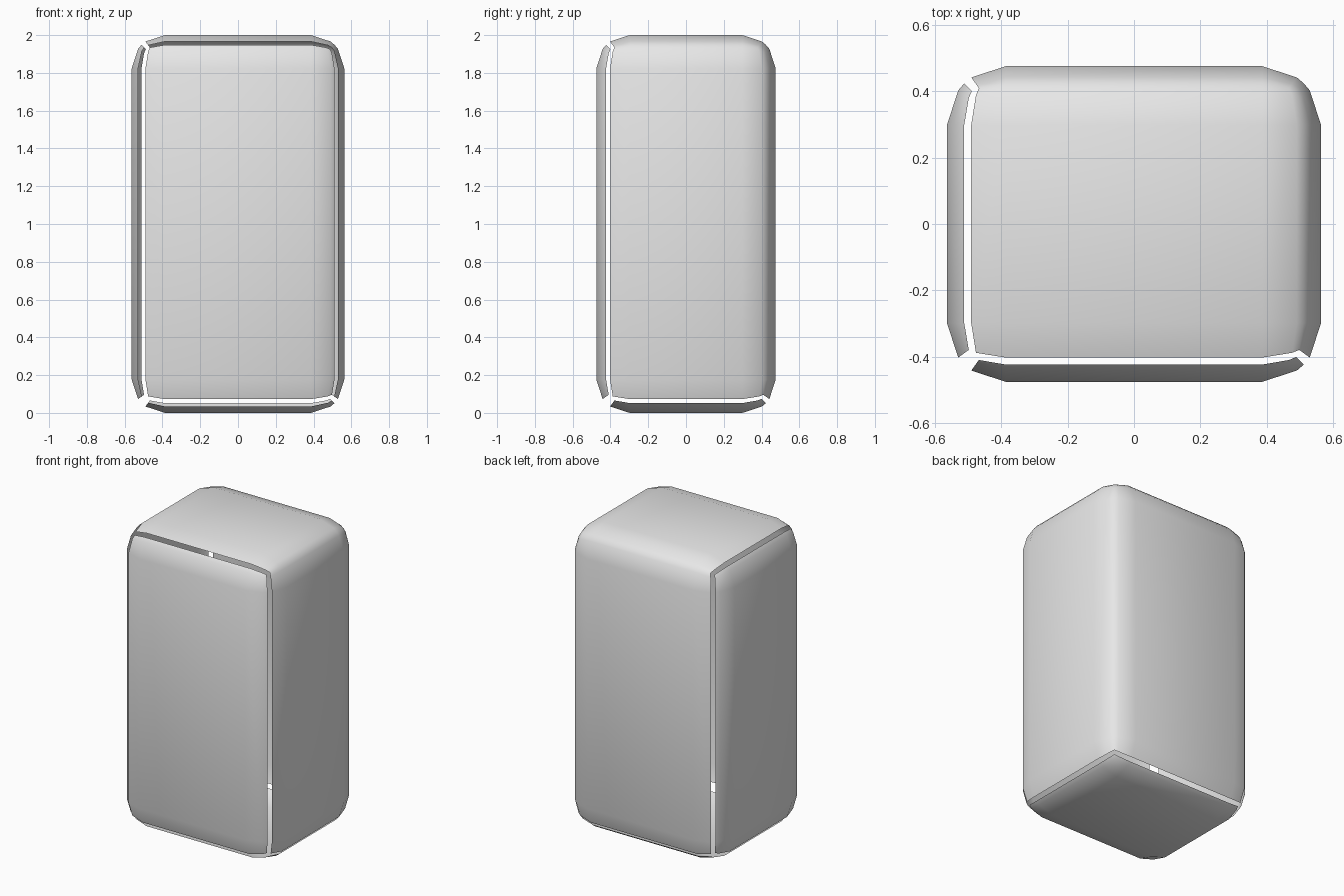
import bpy, bmesh, math
from mathutils import Vector

if "Cube" in bpy.data.objects:
    bpy.data.objects.remove(bpy.data.objects["Cube"], do_unlink=True)

HALF = Vector((0.563, 0.475, 1.0))   # half sizes of the whole rounded box
RADIUS = 0.177                       # edge rounding
CORE = HALF - Vector((RADIUS,) * 3)
SEAM = math.tan(math.radians(36))    # where the inner edge ring sits
# (side of core, lean of the normal): short on the negative side, full mitre on the positive
RINGS = [(-1, -SEAM), (-1, 0), (1, 0), (1, SEAM), (1, 1)]

grey = bpy.data.materials.new("light grey")
grey.use_nodes = True
grey.diffuse_color = (0.8, 0.8, 0.8, 1)
grey.node_tree.nodes["Principled BSDF"].inputs["Base Color"].default_value = (0.8, 0.8, 0.8, 1)


def add_side(bm, axis, sign):
    """One side of the box with its rounded rim, as a grid of quads."""
    u, v = (axis + 1) % 3, (axis + 2) % 3

    def vert(a, b):
        core, lean = Vector(), Vector()
        core[axis], core[u], core[v] = sign, a[0], b[0]
        lean[axis], lean[u], lean[v] = sign, a[1], b[1]
        return bm.verts.new(core * CORE + lean.normalized() * RADIUS + Vector((0, 0, HALF.z)))

    grid = [[vert(a, b) for b in RINGS] for a in RINGS]
    for i in range(len(RINGS) - 1):
        for j in range(len(RINGS) - 1):
            quad = [grid[i][j], grid[i + 1][j], grid[i + 1][j + 1], grid[i][j + 1]]
            bm.faces.new(quad if sign > 0 else quad[::-1])


def make_panel(name, sides):
    """A thin shell made of one or more joined sides."""
    bm = bmesh.new()
    for axis, sign in sides:
        add_side(bm, axis, sign)
    bmesh.ops.remove_doubles(bm, verts=bm.verts, dist=0.0001)
    for face in bm.faces:
        face.smooth = True
    mesh = bpy.data.meshes.new(name)
    bm.to_mesh(mesh)
    bm.free()
    mesh.materials.append(grey)
    bpy.context.collection.objects.link(bpy.data.objects.new(name, mesh))


# Top, back and one flank form a single shell; the other three sides are loose panels
make_panel("corner_shell", [(0, 1), (1, 1), (2, 1)])
make_panel("right_panel", [(0, -1)])
make_panel("front_panel", [(1, -1)])
make_panel("bottom_panel", [(2, -1)])
